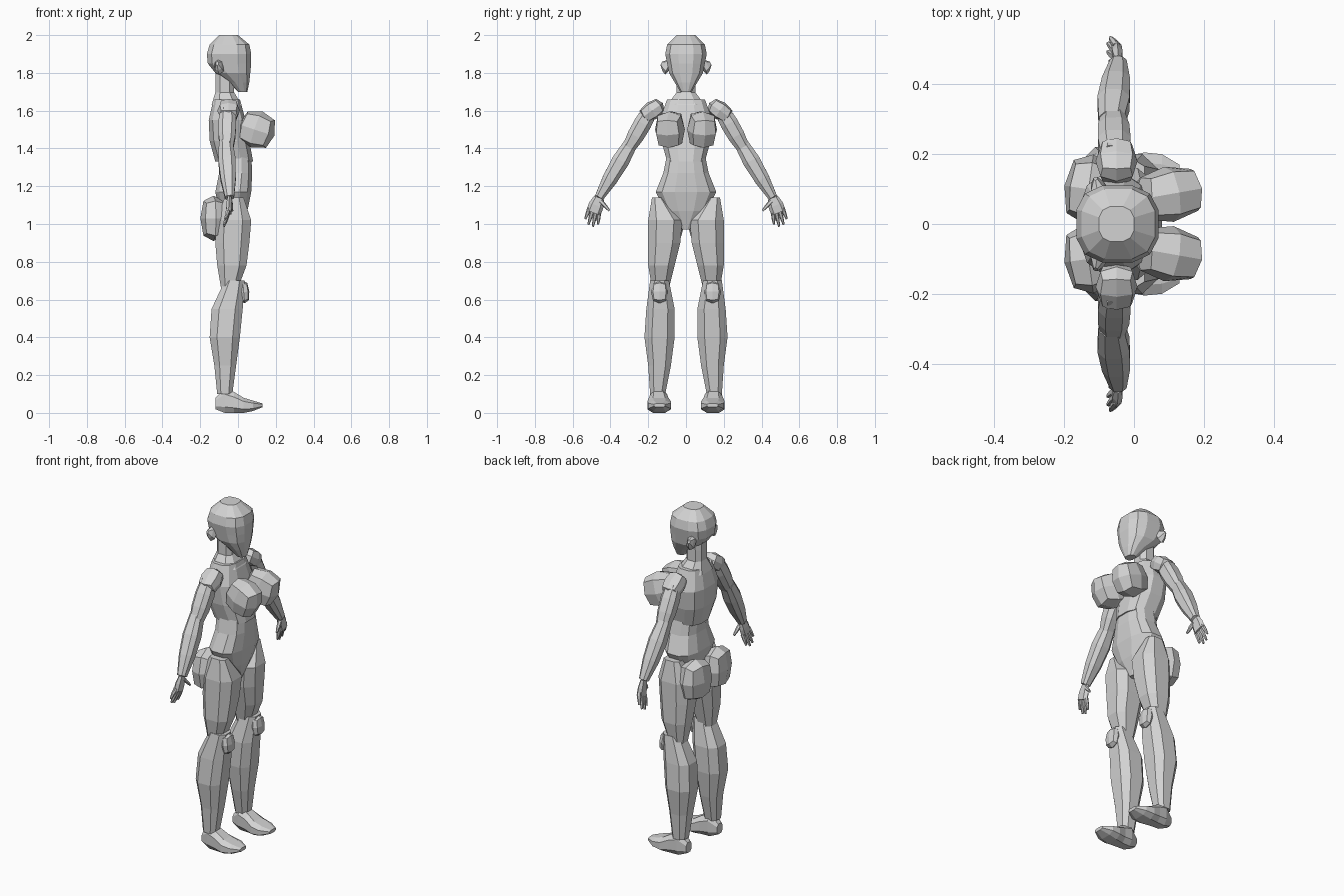
import bpy
import bmesh
from math import sin, cos, pi, radians, copysign
from mathutils import Vector, Euler

default_cube = bpy.data.objects.get("Cube")
if default_cube:
    bpy.data.objects.remove(default_cube, do_unlink=True)

material = bpy.data.materials.new("plain grey")
material.use_nodes = True
grey = (.65, .65, .65, 1)
material.diffuse_color = grey
shader = material.node_tree.nodes["Principled BSDF"]
shader.inputs["Base Color"].default_value = grey


def finish(bm, name, mirrored):
    """Turn a bmesh into a flat shaded object, optionally mirrored across y."""
    bmesh.ops.recalc_face_normals(bm, faces=bm.faces)
    mesh = bpy.data.meshes.new(name)
    bm.to_mesh(mesh)
    bm.free()
    mesh.materials.append(material)
    obj = bpy.data.objects.new(name, mesh)
    bpy.context.collection.objects.link(obj)
    if mirrored:
        modifier = obj.modifiers.new("Mirror", 'MIRROR')
        modifier.use_axis = (False, True, False)
        modifier.use_mirror_merge = False


def rounded_section(sides, square=.75):
    """Outline between circle and square that fills the range from -1 to 1."""
    angles = [2 * pi * (i + .5) / sides for i in range(sides)]
    points = [[copysign(abs(w) ** square, w) for w in (cos(a), sin(a))] for a in angles]
    widest = max(a for a, b in points)
    return [(a / widest, b / widest) for a, b in points]


def skin(name, rings, mirrored):
    """Join neighbouring rings of points with quads and cap both ends."""
    bm = bmesh.new()
    loops = [[bm.verts.new(point) for point in ring] for ring in rings]
    for low, high in zip(loops, loops[1:]):
        for i in range(len(low)):
            bm.faces.new((low[i - 1], low[i], high[i], high[i - 1]))
    bm.faces.new(loops[0])
    bm.faces.new(loops[-1])
    finish(bm, name, mirrored)


def column(name, start, end, backs, fronts, outers, inners=None, sides=8, lying=False):
    """Evenly spaced sections that fill the given outlines; upright or lying along x."""
    mirrored = inners is not None
    inners = inners or [-outer for outer in outers]
    last = len(backs) - 1
    rings = []
    for i, (back, front, outer, inner) in enumerate(zip(backs, fronts, outers, inners)):
        along = start + (end - start) * i / last
        ring = []
        for a, b in rounded_section(sides):
            across = (back + front + a * (front - back)) / 2
            y = (inner + outer + b * (outer - inner)) / 2
            ring.append((along, y, across) if lying else (across, y, along))
        rings.append(ring)
    skin(name, rings, mirrored)


def limb(name, start, end, radii, flatness=1, sides=8):
    """Mirrored tapering tube with evenly spaced radii, flattened along x."""
    start, end = Vector(start), Vector(end)
    direction = (end - start).normalized()
    v = direction.cross(Vector((1, 0, 0))).normalized()
    u = v.cross(direction) * flatness
    rings = []
    for i, radius in enumerate(radii):
        centre = start.lerp(end, i / (len(radii) - 1))
        rings.append([centre + (u * a + v * b) * radius for a, b in rounded_section(sides)])
    skin(name, rings, True)


def rounded_block(name, centre, size, tilt):
    """Cube cut once and pulled towards a ball, mirrored across y."""
    bm = bmesh.new()
    bmesh.ops.create_cube(bm, size=2)
    bmesh.ops.subdivide_edges(bm, edges=bm.edges[:], cuts=1, use_grid_fill=True)
    turn = Euler([radians(angle) for angle in tilt]).to_matrix()
    for vert in bm.verts:
        shape = vert.co.lerp(vert.co.normalized(), .8)
        vert.co = turn @ (shape * Vector(size)) + Vector(centre)
    finish(bm, name, True)


# Head, ears and neck
column("head", start=1.7, end=2, sides=12,
       backs=(0, -.05, -.12, -.16, -.165, -.15, -.1),
       fronts=(.05, .06, .065, .07, .07, .06, 0),
       outers=(.03, .06, .09, .1, .11, .1, .05))
limb("ears", (-.1, .09, 1.83), (-.11, .13, 1.85), radii=(.04, .03, .01), flatness=.6, sides=6)
column("neck", start=1.63, end=1.83,
       backs=(-.14, -.12, -.12, -.12),
       fronts=(.02, -.02, -.02, -.01),
       outers=(.1, .05, .05, .05))

# Torso
column("ribcage", start=1.33, end=1.66, sides=12,
       backs=(-.12, -.15, -.155, -.13),
       fronts=(.08, .06, .04, .01),
       outers=(.1, .13, .14, .1))
column("abdomen", start=.97, end=1.37, sides=12,
       backs=(-.04, -.1, -.12, -.1, -.1),
       fronts=(.02, .05, .07, .075, .07),
       outers=(.02, .11, .16, .12, .1))
rounded_block("breasts", centre=(.1, .085, 1.5), size=(.1, .08, .1), tilt=(0, 18, 10))
rounded_block("buttocks", centre=(-.13, .1, 1.03), size=(.07, .1, .12), tilt=(0, 0, -8))

# Legs
column("thighs", start=.66, end=1.14,
       backs=(-.09, -.11, -.12, -.12, -.07),
       fronts=(0, .045, .06, .07, .03),
       outers=(.18, .2, .2, .2, .18),
       inners=(.09, .06, .03, .02, .12))
column("shins", start=.1, end=.7,
       backs=(-.11, -.125, -.15, -.14, -.07),
       fronts=(-.03, -.01, .01, .025, .035),
       outers=(.19, .2, .22, .21, .19),
       inners=(.11, .08, .06, .06, .09))
rounded_block("kneecaps", centre=(.03, .14, .64), size=(.03, .045, .06), tilt=(0, -5, 0))
column("feet", start=-.12, end=.13, lying=True,
       backs=(.02, 0, 0, 0, .01, .03),
       fronts=(.08, .13, .11, .08, .065, .05),
       outers=(.17, .19, .195, .205, .2, .17),
       inners=(.12, .1, .095, .08, .08, .11))

# Arms, one meeting the next inside the elbow
rounded_block("shoulder_caps", centre=(-.05, .18, 1.6), size=(.06, .07, .05), tilt=(-35, 0, 0))
wrist = Vector((-.045, .46, 1.14))
limb("upper_arms", (-.055, .19, 1.6), (-.06, .305, 1.4), radii=(.04, .047, .045, .034))
limb("forearms", (-.065, .29, 1.43), wrist, radii=(.036, .046, .04, .024))

# Hands: a palm, four tapered fingers and a thumb
limb("palms", wrist, (-.05, .49, 1.06), radii=(.025, .036, .036), flatness=.4, sides=6)


def finger(name, base, tip):
    limb(name, base, tip, radii=(.01, .009, .005), sides=6)


fingers = ("index_fingers", "middle_fingers", "ring_fingers", "little_fingers")
for i, name in enumerate(fingers):
    # Fan the fingers outward, with the middle pair longest
    spread = i / 3
    base = Vector((-.05, .46 + .05 * spread, 1.06 + .025 * spread))
    reach = .065 + .025 * sin(pi * spread)
    heading = Vector((-.3, .1 + .3 * spread, -1)).normalized()
    finger(name, base, base + heading * reach)
finger("thumbs", (-.04, .45, 1.12), (-.03, .405, 1.07))
